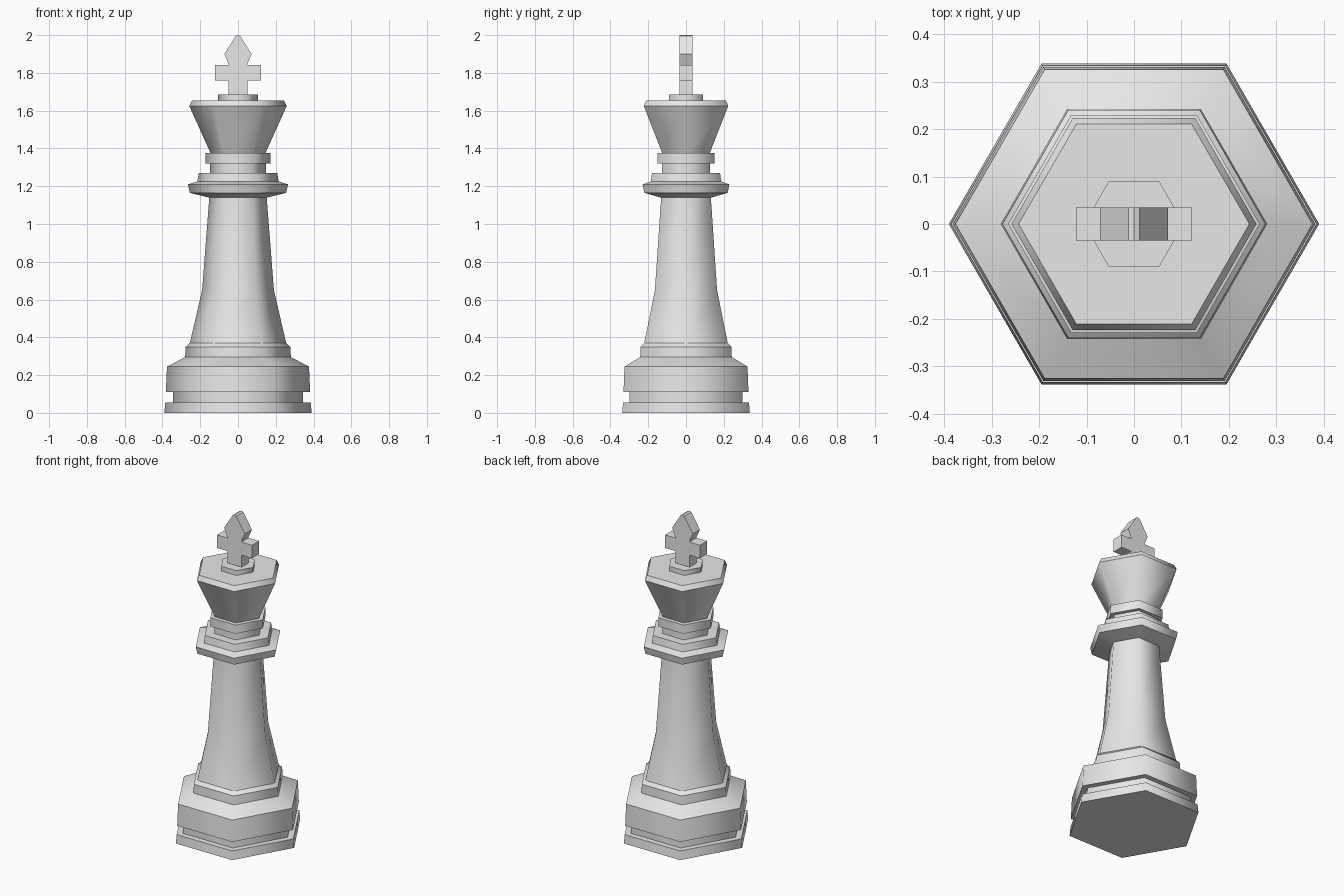
import bpy, bmesh
from math import cos, sin, pi

cube = bpy.data.objects.get("Cube")
if cube:
    bpy.data.objects.remove(cube)

grey = bpy.data.materials.new("light_grey")
grey.use_nodes = True
grey.diffuse_color = (0.8, 0.8, 0.8, 1)
grey.node_tree.nodes["Principled BSDF"].inputs["Base Color"].default_value = (0.8, 0.8, 0.8, 1)


def finish(name, bm):
    bmesh.ops.recalc_face_normals(bm, faces=bm.faces)
    mesh = bpy.data.meshes.new(name)
    bm.to_mesh(mesh)
    bm.free()
    mesh.materials.append(grey)
    obj = bpy.data.objects.new(name, mesh)
    bpy.context.collection.objects.link(obj)
    return obj


def hex_turning(name, profile, soft=()):
    """Six-sided turning from (radius, height) pairs; rings in soft stay smooth."""
    bm = bmesh.new()
    rings = [[bm.verts.new((r * cos(k * pi / 3), r * sin(k * pi / 3), z)) for k in range(6)]
             for r, z in profile]
    for low, high in zip(rings, rings[1:]):
        for k in range(6):
            n = (k + 1) % 6
            bm.faces.new((low[k], low[n], high[n], high[k])).smooth = True
    bm.faces.new(rings[0][::-1])
    bm.faces.new(rings[-1])
    for i, ring in enumerate(rings):
        for k in range(6):
            bm.edges.get((ring[k], ring[(k + 1) % 6])).smooth = i in soft
    return finish(name, bm)


# Plinth: foot, groove, drum and sloped shoulder
hex_turning("base", [(.39, 0), (.385, .055), (.345, .055), (.345, .11), (.382, .11),
                     (.376, .245), (.28, .295), (.277, .35), (.255, .37)])
# Flared column
hex_turning("column", [(.255, .37), (.19, .65), (.152, 1.14)], soft=(1,))
# Collar and neck rings
hex_turning("collar", [(.155, 1.14), (.255, 1.165), (.265, 1.21), (.215, 1.225), (.208, 1.27)])
hex_turning("neck", [(.147, 1.27), (.147, 1.32), (.173, 1.32), (.173, 1.375), (.145, 1.375)])
# Widening head and finial seat
hex_turning("head", [(.145, 1.375), (.258, 1.625), (.243, 1.655)])
hex_turning("finial_seat", [(.105, 1.655), (.105, 1.685)])

# Flat cross with a leaf-shaped top arm
half = [(.05, 1.685), (.05, 1.76), (.122, 1.76), (.122, 1.842), (.047, 1.842),
        (.072, 1.9), (.012, 1.995)]
outline = half + [(0, 2)] + [(-x, z) for x, z in reversed(half)]
bm = bmesh.new()
front = bm.faces.new([bm.verts.new((x, -.035, z)) for x, z in outline])
back = bmesh.ops.extrude_face_region(bm, geom=[front], use_keep_orig=True)
bmesh.ops.translate(bm, vec=(0, .07, 0),
                    verts=[v for v in back["geom"] if isinstance(v, bmesh.types.BMVert)])
finish("cross", bm)
